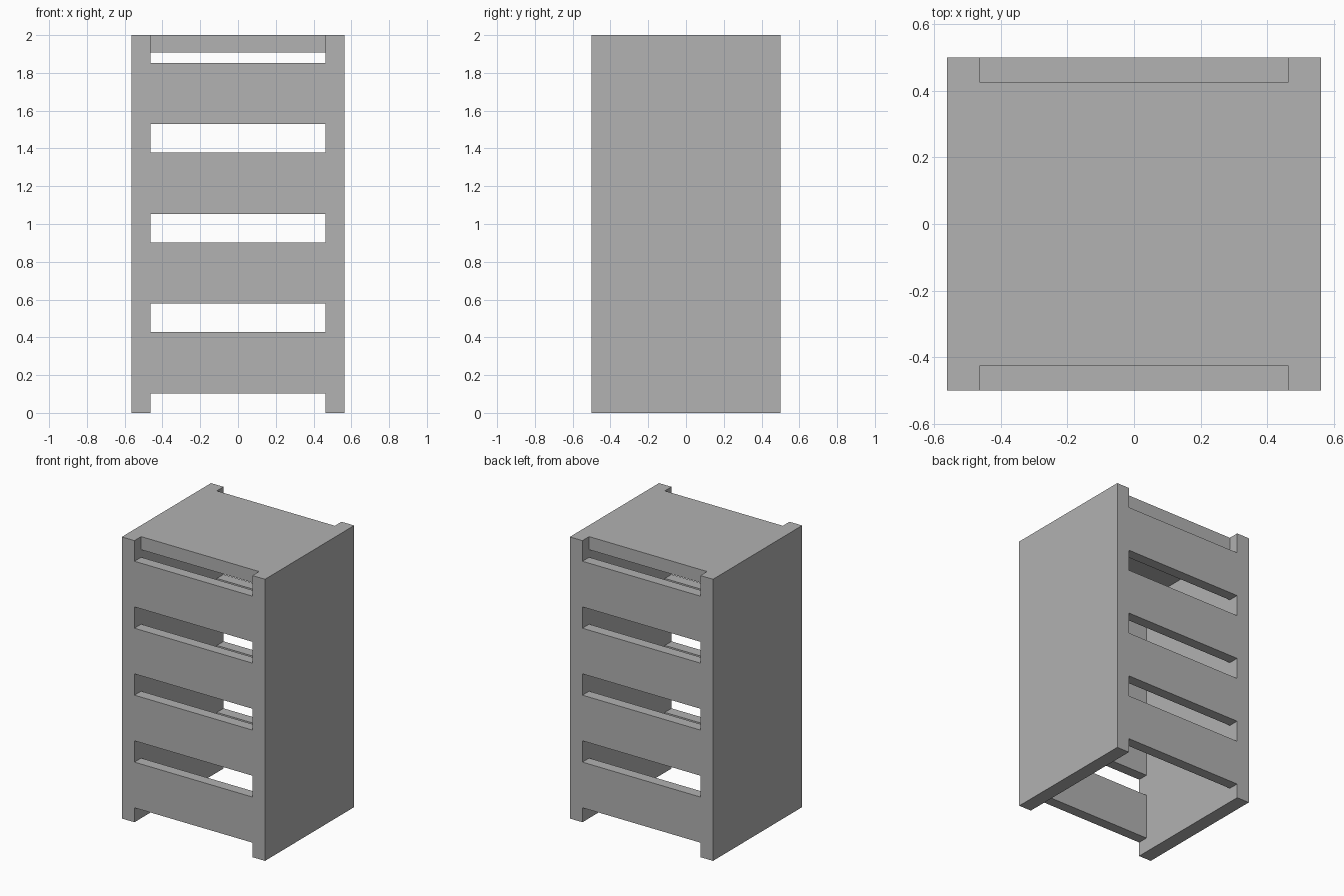
import bpy

cube = bpy.data.objects.get("Cube")
if cube:
    bpy.data.objects.remove(cube, do_unlink=True)

# Overall sizes
HALF_W, HALF_D, HEIGHT = 0.5625, 0.5, 2.0
INNER_W, INNER_D = 0.4635, 0.425
TOP_UNDERSIDE = 1.907
SLAT_BASE, SLAT_HEIGHT, SLAT_PITCH, SLAT_COUNT = 0.103, 0.324, 0.4755, 4

grey = bpy.data.materials.new("plain grey")
grey.use_nodes = True
colour = (0.445, 0.445, 0.445, 1)
grey.diffuse_color = colour
grey.node_tree.nodes["Principled BSDF"].inputs["Base Color"].default_value = colour


def board(name, low, high):
    """Box-shaped board between two opposite corners."""
    centre = [(a + b) / 2 for a, b in zip(low, high)]
    bpy.ops.mesh.primitive_cube_add(size=1, location=centre)
    obj = bpy.context.object
    obj.name = name
    obj.scale = [b - a for a, b in zip(low, high)]
    bpy.ops.object.transform_apply(location=False, rotation=False, scale=True)
    obj.data.materials.append(grey)
    return obj


# Full-height side panels
board("left_panel", (INNER_W, -HALF_D, 0), (HALF_W, HALF_D, HEIGHT))
board("right_panel", (-HALF_W, -HALF_D, 0), (-INNER_W, HALF_D, HEIGHT))

# Top panel, set back from front and rear
board("top_panel", (-INNER_W, -INNER_D, TOP_UNDERSIDE), (INNER_W, INNER_D, HEIGHT))

# Wide slats across the open front and back
for i in range(SLAT_COUNT):
    z = SLAT_BASE + i * SLAT_PITCH
    for side, y0, y1 in (("front", -HALF_D, -INNER_D), ("back", INNER_D, HALF_D)):
        board(f"{side}_slat_{i + 1}", (-INNER_W, y0, z), (INNER_W, y1, z + SLAT_HEIGHT))
